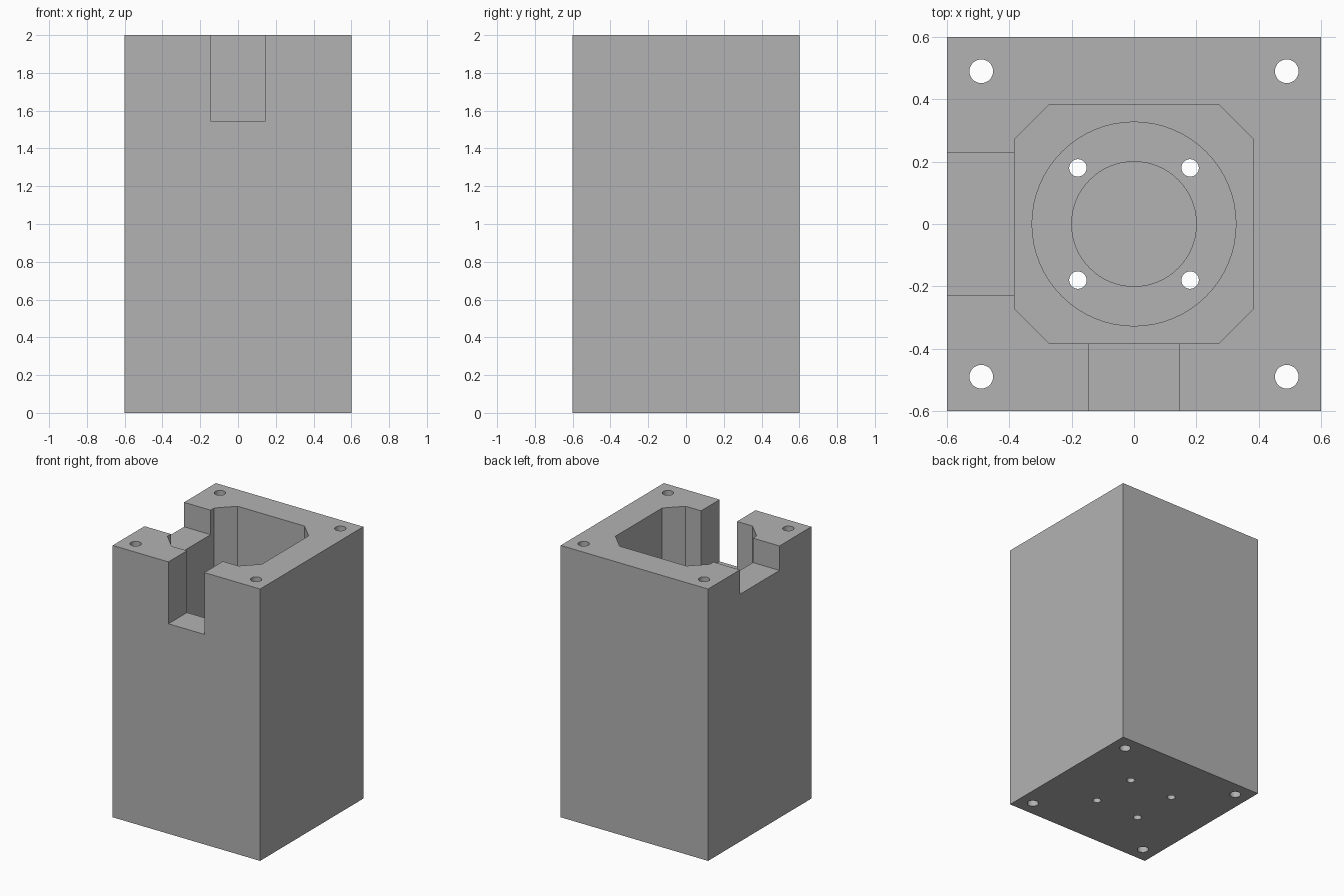
import bpy, bmesh, math

if "Cube" in bpy.data.objects:
    bpy.data.objects.remove(bpy.data.objects["Cube"])

grey = bpy.data.materials.new("light grey")
grey.diffuse_color = (0.448, 0.448, 0.448, 1)
grey.use_nodes = True
grey.node_tree.nodes["Principled BSDF"].inputs["Base Color"].default_value = grey.diffuse_color


def prism(name, outline, z0, z1):
    """Extrude a closed counter-clockwise outline from z0 to z1."""
    bm = bmesh.new()
    base = bm.faces.new([bm.verts.new((x, y, z0)) for x, y in outline])
    top = bmesh.ops.extrude_face_region(bm, geom=[base])["geom"]
    bmesh.ops.translate(bm, vec=(0, 0, z1 - z0),
                        verts=[v for v in top if isinstance(v, bmesh.types.BMVert)])
    bmesh.ops.recalc_face_normals(bm, faces=bm.faces[:])
    mesh = bpy.data.meshes.new(name)
    bm.to_mesh(mesh)
    bm.free()
    mesh.materials.append(grey)
    obj = bpy.data.objects.new(name, mesh)
    bpy.context.collection.objects.link(obj)
    return obj


def rect(x0, x1, y0, y1):
    return [(x0, y0), (x1, y0), (x1, y1), (x0, y1)]


def circle(r, n, cx=0, cy=0):
    return [(cx + r * math.cos(2 * math.pi * i / n),
             cy + r * math.sin(2 * math.pi * i / n)) for i in range(n)]


# Solid block
block = prism("housing_block", rect(-0.6, 0.6, -0.6, 0.6), 0, 2)

# Chamfered square cavity stepping down to two round recesses
a, b = 0.384, 0.272
octagon = [(a, -b), (a, b), (b, a), (-b, a), (-a, b), (-a, -b), (-b, -a), (b, -a)]
cutters = [
    prism("main_cavity", octagon, 0.6, 2.1),
    prism("wide_bore", circle(0.327, 64), 0.25, 0.7),
    prism("narrow_recess", circle(0.2, 64), 0.12, 0.4),
    # Cable slots in the front and left walls
    prism("front_slot", rect(-0.146, 0.146, -0.7, -0.3), 1.545, 2.1),
    prism("left_slot", rect(-0.7, -0.3, -0.23, 0.23), 1.82, 2.1),
]
# Corner bolt holes and floor screw holes, all the way through
for sx in (-1, 1):
    for sy in (-1, 1):
        cutters.append(prism("corner_hole", circle(0.038, 32, 0.49 * sx, 0.49 * sy), -0.1, 2.1))
        cutters.append(prism("floor_hole", circle(0.028, 32, 0.18 * sx, 0.18 * sy), -0.1, 0.5))

bpy.context.view_layer.objects.active = block
for cutter in cutters:
    mod = block.modifiers.new(cutter.name, 'BOOLEAN')
    mod.operation, mod.solver, mod.object = 'DIFFERENCE', 'EXACT', cutter
    bpy.ops.object.modifier_apply(modifier=mod.name)
    bpy.data.objects.remove(cutter)

# Smooth bores, crisp edges
bpy.ops.object.select_all(action='DESELECT')
block.select_set(True)
bpy.ops.object.shade_smooth_by_angle(angle=math.radians(30))
